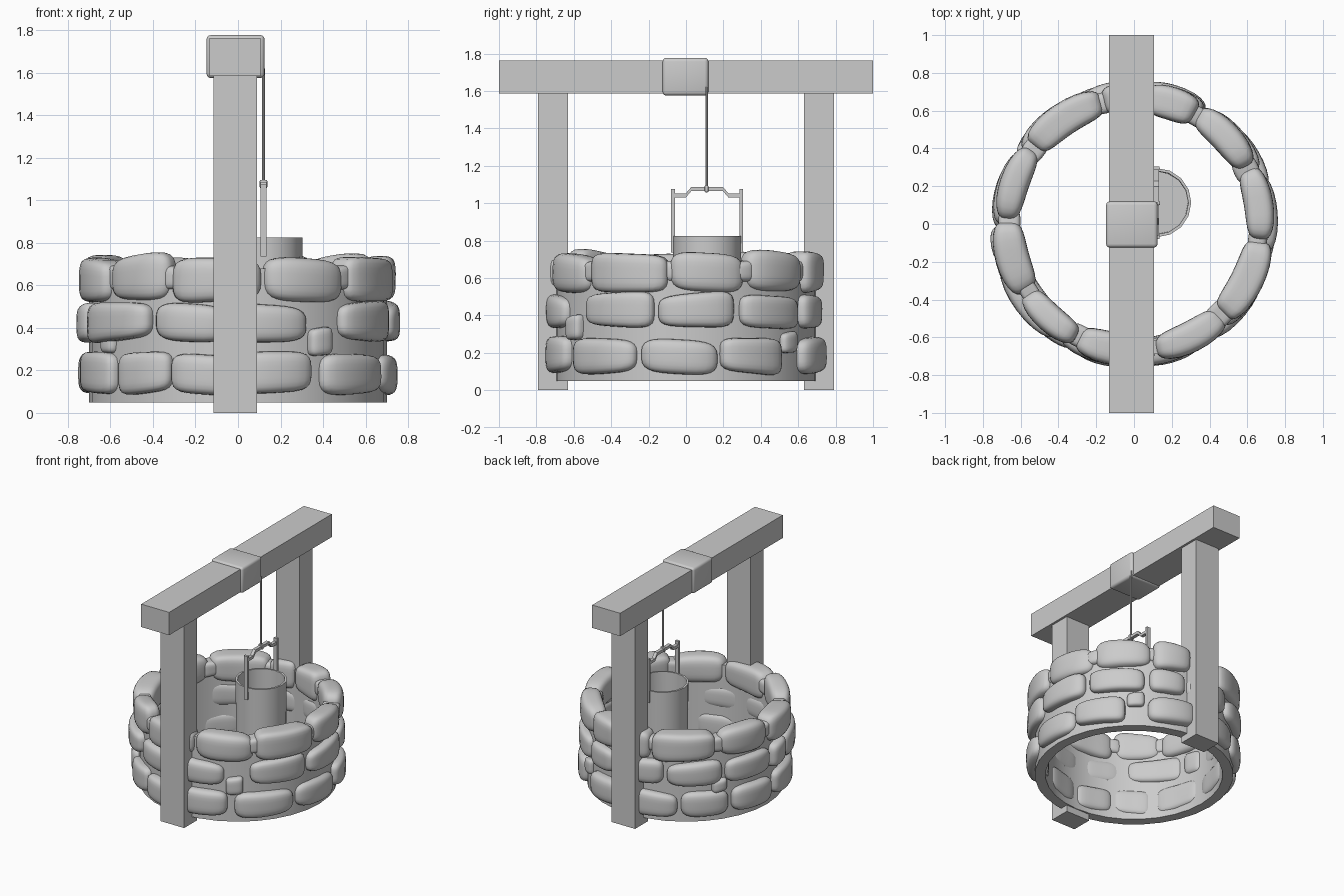
import bpy, bmesh, math, random
from mathutils import Vector

if "Cube" in bpy.data.objects:
    bpy.data.objects.remove(bpy.data.objects["Cube"])

random.seed(7)


def make_object(name, bm, smooth=None):
    bmesh.ops.recalc_face_normals(bm, faces=bm.faces)
    me = bpy.data.meshes.new(name)
    bm.to_mesh(me)
    bm.free()
    ob = bpy.data.objects.new(name, me)
    bpy.context.collection.objects.link(ob)
    if smooth is not None:
        bpy.ops.object.select_all(action='DESELECT')
        ob.select_set(True)
        bpy.context.view_layer.objects.active = ob
        bpy.ops.object.shade_smooth_by_angle(angle=math.radians(smooth))
    return ob


def box(name, lo, hi, bevel=0):
    bm = bmesh.new()
    bmesh.ops.create_cube(bm, size=1)
    for v in bm.verts:
        v.co = Vector([(a + b) / 2 + c * (b - a) for a, b, c in zip(lo, hi, v.co)])
    if bevel:
        bmesh.ops.bevel(bm, geom=bm.edges[:], offset=bevel, segments=3,
                        profile=0.5, affect='EDGES')
    return make_object(name, bm, 35 if bevel else None)


def lathe(name, profile, n, center=(0, 0), closed=True, smooth=30):
    # revolve an (r, z) profile about a vertical axis
    bm = bmesh.new()
    rows = []
    for i in range(n):
        a = math.tau * i / n
        rows.append([bm.verts.new((center[0] + r * math.cos(a),
                                   center[1] + r * math.sin(a), z)) for r, z in profile])
    m = len(profile)
    for i in range(n):
        p, q = rows[i], rows[(i + 1) % n]
        for j in range(m if closed else m - 1):
            k = (j + 1) % m
            bm.faces.new((p[j], q[j], q[k], p[k]))
    if not closed:  # cap both ends of the profile
        bm.faces.new([r[0] for r in rows])
        bm.faces.new([r[-1] for r in rows])
    return make_object(name, bm, smooth)


def stone(bm, a0, a1, z0, z1, rc, rh):
    # rounded block bent around the well between two angles
    part = bmesh.new()
    bmesh.ops.create_cube(part, size=2)
    bmesh.ops.subdivide_edges(part, edges=part.edges[:], cuts=7, use_grid_fill=True)
    mid, half = math.radians((a0 + a1) / 2), math.radians((a1 - a0) / 2)
    taper, tilt, skew = (random.uniform(-s, s) for s in (0.13, 0.012, 0.12))
    bulge, n = random.uniform(-0.012, 0.008), random.uniform(3.3, 5)
    made = {}
    for v in part.verts:
        p = v.co
        q = p / sum(abs(c) ** n for c in p) ** (1 / n)
        ang = mid + half * (q.x + skew * q.z * (1 - abs(q.x)))
        r = rc + (rh + bulge) * q.y * (1 - 0.12 * q.x * q.x)
        z = (z0 + z1) / 2 + (z1 - z0) / 2 * q.z * (1 + taper * q.x) + tilt * q.x
        made[v] = bm.verts.new((r * math.cos(ang), r * math.sin(ang), z))
    for f in part.faces:
        bm.faces.new([made[v] for v in f.verts])
    part.free()


# Timber frame
for side, s in (("front", -1), ("back", 1)):
    y = sorted((0.63 * s, 0.79 * s))
    box(side + "_post", (-0.115, y[0], 0), (0.09, y[1], 1.59))
box("cross_beam", (-0.133, -1, 1.585), (0.107, 1, 1.763))
box("rope_wrap", (-0.148, -0.125, 1.575), (0.125, 0.12, 1.777), 0.02)

# Mortar wall
lathe("mortar_ring", [(0.70, 0.05), (0.70, 0.68), (0.625, 0.68), (0.625, 0.05)], 32)

# Stone courses: z range, radial centre and half depth, angle spans
courses = [
    ("lower_stones", 0.09, 0.28, 0.682, 0.08,
     [(-57, -22), (-20, 14), (15, 45), (58, 88), (90, 120), (122, 150), (152, 182),
      (184, 216), (219, 244), (244, 271), (271, 299)]),
    ("middle_stones", 0.335, 0.515, 0.684, 0.083,
     [(-48, -14), (-12, 21), (24, 56), (59, 80), (82, 112), (114, 146), (148, 180),
      (181, 196), (197, 235), (237, 266), (267, 297)]),
    ("upper_stones", 0.525, 0.735, 0.668, 0.083,
     [(-80, -46), (-45, -8), (-7, 26), (27, 60), (61, 84), (85, 104), (105, 142),
      (144, 178), (179, 212), (213, 243), (244, 279)]),
]
for name, z0, z1, rc, rh, spans in courses:
    bm = bmesh.new()
    for a0, a1 in spans:
        j = random.uniform(-0.01, 0.012)
        stone(bm, a0, a1, z0 + j / 2, z1 + j, rc, rh)
    make_object(name, bm, 60)

# Small filler stones in the gaps
bm = bmesh.new()
for a0, a1, z0, z1 in [(-62, -52, 0.27, 0.40), (46, 56, 0.2, 0.31), (140, 149, 0.27, 0.37),
                       (206, 215, 0.28, 0.37)]:
    stone(bm, a0, a1, z0, z1, 0.685, 0.06)
for a in (-46, -7, 26, 60, 104, 143, 179, 213, 244):
    stone(bm, a - 6, a + 6, 0.58, 0.69, 0.66, 0.06)
make_object("filler_stones", bm, 60)

# Bucket: open pail with an inner floor
C = (0.12, 0.113)
lathe("bucket", [(0.18, 0.42), (0.183, 0.825), (0.168, 0.825), (0.165, 0.45)],
      16, C, closed=False)

# Bucket handle: two uprights and a cranked bar
for side, s in (("left", -1), ("right", 1)):
    y = C[1] + s * 0.182
    box(side + "_handle_upright", (0.105, y - 0.01, 0.735), (0.135, y + 0.01, 1.075))
half = [(0.185, 1.04), (0.115, 1.04), (0.085, 1.075)]
path = [(C[1] - d, z) for d, z in half] + [(C[1] + d, z) for d, z in reversed(half)]
bm = bmesh.new()
rows = [[bm.verts.new((x, y, z + dz)) for x, dz in
         ((0.107, -0.011), (0.133, -0.011), (0.133, 0.011), (0.107, 0.011))] for y, z in path]
for p, q in zip(rows, rows[1:]):
    for j in range(4):
        k = (j + 1) % 4
        bm.faces.new((p[j], q[j], q[k], p[k]))
bm.faces.new(rows[0])
bm.faces.new(rows[-1])
make_object("handle_bar", bm)

# Rope and its knot around the bar
lathe("rope", [(0.007, 1.07), (0.007, 1.62)], 8, (0.12, 0.11), closed=False)
box("rope_knot", (0.102, 0.1, 1.058), (0.138, 0.12, 1.095), 0.005)
